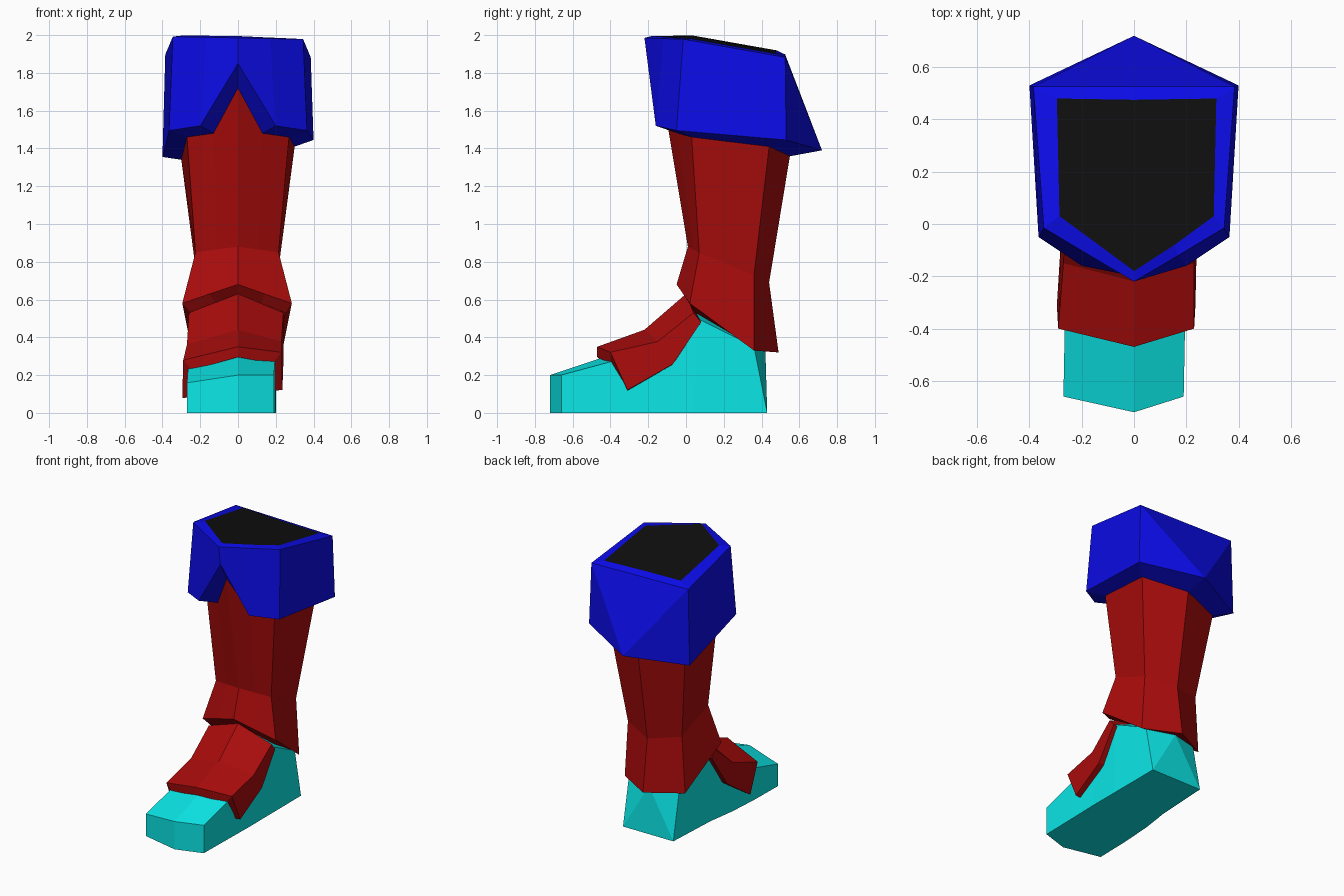
import bpy, bmesh
from mathutils import Vector

if "Cube" in bpy.data.objects:
    bpy.data.objects.remove(bpy.data.objects["Cube"])


def ring(half, dx=0.0, tilt=0.0):
    """Mirror a half outline (centre, right side, centre) into a full ring, shift its sides and tilt it."""
    pts = list(half) + [(-x, y, z) for x, y, z in reversed(half) if x > 0]
    return [Vector((x + (dx if x else 0), y, z + (tilt * x if z > 0 else 0))) for x, y, z in pts]


def material(name, rgb):
    m = bpy.data.materials.new(name)
    m.diffuse_color = (*rgb, 1)
    m.use_nodes = True
    m.node_tree.nodes["Principled BSDF"].inputs["Base Color"].default_value = m.diffuse_color
    return m


def loft(name, rings, mat, caps=False, splits=()):
    """Bridge rings of equal length; splits are ((ring, i), (ring, i)) diagonals."""
    bm = bmesh.new()
    rows = [[bm.verts.new(p) for p in r] for r in rings]
    n = len(rows[0])
    for a, b in zip(rows, rows[1:]):
        for i in range(n):
            j = (i + 1) % n
            bm.faces.new((a[i], a[j], b[j], b[i]))
    if caps:
        bm.faces.new(rows[0])
        if len(rows) > 1:
            bm.faces.new(rows[-1])
    for (r0, i0), (r1, i1) in splits:
        va, vb = rows[r0][i0], rows[r1][i1]
        face = next(f for f in va.link_faces if vb in f.verts)
        bmesh.utils.face_split(face, va, vb)
    bmesh.ops.recalc_face_normals(bm, faces=bm.faces)
    me = bpy.data.meshes.new(name)
    bm.to_mesh(me)
    bm.free()
    me.materials.append(mat)
    ob = bpy.data.objects.new(name, me)
    bpy.context.collection.objects.link(ob)
    return ob


red = material("red", (0.4, 0.0035, 0.0035))
blue = material("blue", (0.0035, 0.0035, 0.8))
cyan = material("cyan", (0.0035, 0.8, 0.8))
black = material("black", (0.0044, 0.0044, 0.0044))

# Foot: sections from toe to heel
foot = [
    ring([(0, -.72, .20), (.23, -.66, .18), (.23, -.66, 0), (0, -.72, 0)], -.04, .09),
    ring([(0, -.45, .29), (.23, -.40, .25), (.23, -.40, 0), (0, -.40, 0)], -.035, .09),
    ring([(0, -.22, .39), (.22, -.17, .32), (.225, -.17, 0), (0, -.17, 0)], -.025),
    ring([(0, .02, .60), (.22, .06, .50), (.21, .04, 0), (0, .04, 0)], -.01),
    ring([(0, .42, .34), (.20, .36, .35), (.20, .43, 0), (0, .43, 0)]),
]
loft("foot", foot, cyan, caps=True,
     splits=[((0, 0), (0, 3)), ((4, 0), (4, 2)), ((4, 0), (4, 4))])


# Instep flap: thick folded plate over the foot
def plate(half, dx, tilt=0.0):
    inner = [(x * .82, y, z - (0 if i == 2 else .055)) for i, (x, y, z) in enumerate(half)]
    return ring(half + inner[::-1], dx, tilt)


loft("instep_flap", [
    plate([(0, .0, .63), (.25, .04, .53), (.25, .08, .48)], -.01),
    plate([(0, -.22, .44), (.25, -.15, .37), (.26, -.07, .25)], -.02, .03),
    plate([(0, -.47, .35), (.26, -.40, .30), (.265, -.31, .10)], -.03, .08),
], red, caps=True, splits=[((2, 0), (2, 5)), ((2, 1), (2, 4)), ((2, 9), (2, 6))])

# Shared edge where the cuff lip meets the top of the shin
lip = ring([(0, -.13, 1.72), (.13, -.045, 1.48), (.27, .03, 1.46), (.30, .44, 1.41), (0, .55, 1.36)])
lip[5].z -= .07

# Shin: top, waist, flared hem, hem underside
loft("shin", [
    lip,
    ring([(0, .01, .88), (.11, .04, .865), (.22, .07, .85), (.215, .36, .73), (0, .44, .69)], -.005),
    ring([(0, -.05, .68), (.145, -.015, .63), (.29, .02, .58), (.24, .36, .33), (0, .49, .32)], -.005),
    ring([(0, .0, .63), (.12, .02, .58), (.25, .05, .53), (.20, .34, .36), (0, .42, .34)]),
], red)

# Cuff: inner rim, outer rim, notched hem, lip
rim = ring([(0, -.18, 1.995), (.145, -.08, 1.992), (.295, .03, 1.99), (.305, .48, 1.91), (0, .475, 1.91)],
           .01, -.03)
hem = ring([(0, -.20, 1.85), (.20, -.16, 1.52), (.365, -.05, 1.495), (.40, .53, 1.445), (0, .72, 1.39)])
hem[5].z -= .09
loft("cuff", [
    rim,
    ring([(0, -.22, 1.985), (.17, -.12, 1.985), (.345, -.015, 1.985), (.385, .525, 1.89), (0, .525, 1.89)],
         0, -.02),
    hem,
    lip,
], blue, splits=[((1, 3), (2, 4)), ((1, 5), (2, 4))])

# Dark opening inside the rim
loft("opening", [rim], black, caps=True)
